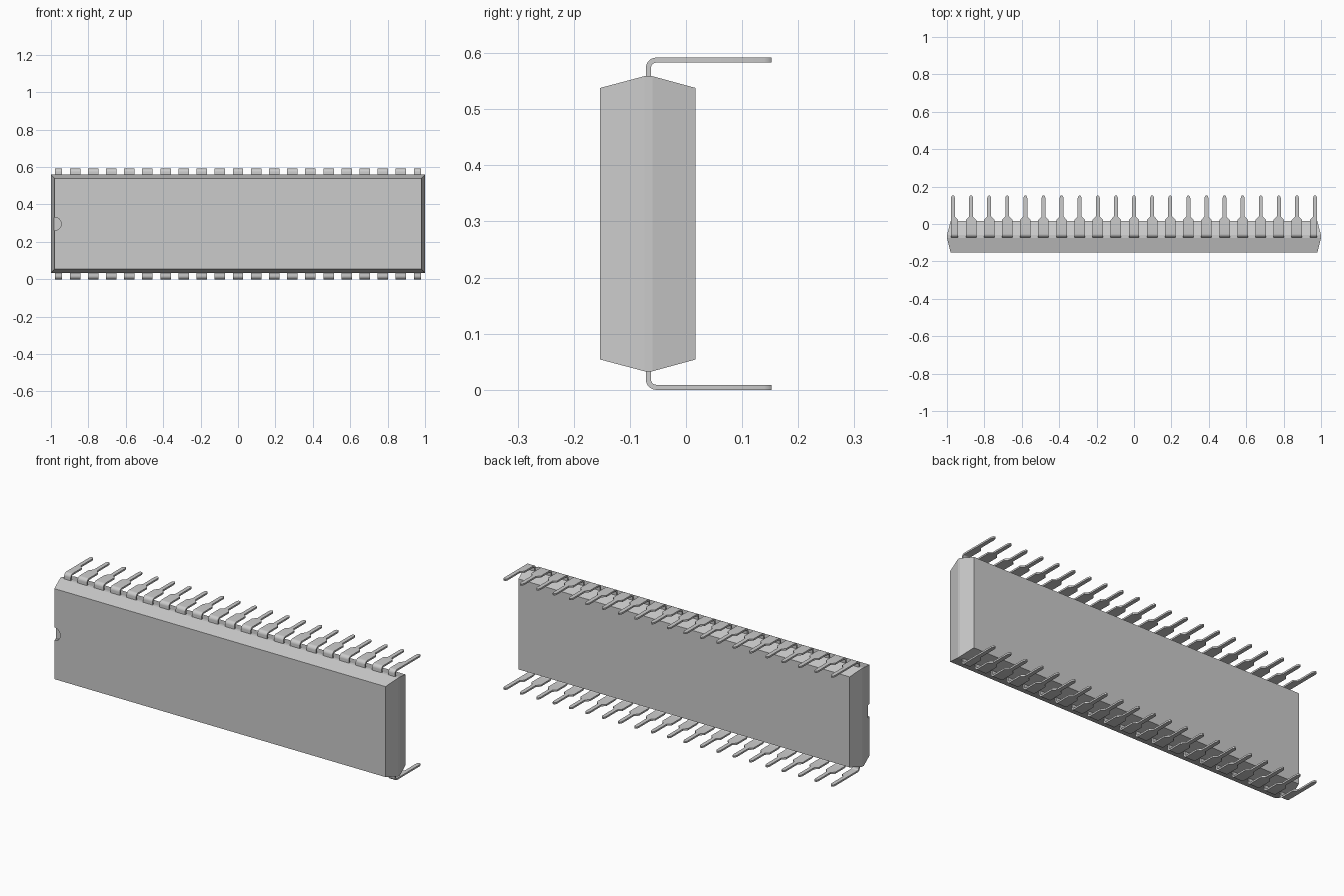
import bpy, bmesh, math
from mathutils import Matrix

if "Cube" in bpy.data.objects:
    bpy.data.objects.remove(bpy.data.objects["Cube"])

grey = bpy.data.materials.new("plain grey")
grey.use_nodes = True
colour = (0.6, 0.6, 0.6, 1)
grey.diffuse_color = colour
grey.node_tree.nodes["Principled BSDF"].inputs["Base Color"].default_value = colour

MID_Z = 0.296      # height of the mirror plane
SEAM_Y = -0.067    # depth of the lead frame
THICK = 0.009
PITCH = 0.0968
PINS = 21


def finish(bm, name):
    bmesh.ops.recalc_face_normals(bm, faces=bm.faces)
    mesh = bpy.data.meshes.new(name)
    bm.to_mesh(mesh)
    bm.free()
    mesh.materials.append(grey)
    obj = bpy.data.objects.new(name, mesh)
    bpy.context.collection.objects.link(obj)
    return obj


def loft(bm, rings):
    """Skin a list of four-cornered rings and cap both ends."""
    rings = [[bm.verts.new(p) for p in ring] for ring in rings]
    for a, b in zip(rings, rings[1:]):
        for i in range(4):
            j = (i + 1) % 4
            bm.faces.new((a[i], a[j], b[j], b[i]))
    bm.faces.new(rings[0])
    bm.faces.new(rings[-1])


# Moulded body: rectangles widening to a narrow band at the seam
def rectangle(y, hx, hz):
    return [(sx * hx, y, MID_Z + sz * hz)
            for sx, sz in ((-1, -1), (1, -1), (1, 1), (-1, 1))]


bm = bmesh.new()
loft(bm, [rectangle(-0.153, 0.98, 0.242), rectangle(-0.074, 1.0, 0.263),
          rectangle(-0.06, 1.0, 0.263), rectangle(0.017, 0.98, 0.242)])
body = finish(bm, "body")

# Shallow half-round orientation notch
bm = bmesh.new()
bmesh.ops.create_cone(bm, cap_ends=True, segments=32, radius1=0.035, radius2=0.035,
                      depth=0.04, matrix=Matrix.Translation((-0.98, -0.153, MID_Z))
                      @ Matrix.Rotation(math.pi / 2, 4, 'X'))
cutter = finish(bm, "notch_cutter")
cutter.hide_render = True
cut = body.modifiers.new("notch", 'BOOLEAN')
cut.object = cutter
cut.solver = 'EXACT'
bpy.context.view_layer.objects.active = body
bpy.ops.object.modifier_apply(modifier="notch")
bpy.data.objects.remove(cutter)


# Bent lead: stations of (y, z, bend angle, width class)
def pin_rings(x, left, right):
    top = 0.592 - THICK / 2
    radius = 0.014
    wide, thin, tip = (left, right), (0.0105, 0.0105), (0.004, 0.004)
    stations = [(SEAM_Y, 0.53, 0, wide)]
    for k in range(9):
        a = math.pi / 2 * k / 8
        stations.append((SEAM_Y + radius * (1 - math.cos(a)),
                         top - radius * (1 - math.sin(a)), a, wide))
    flat = math.pi / 2
    stations += [(0.022, top, flat, wide), (0.04, top, flat, thin),
                 (0.139, top, flat, thin), (0.148, top, flat, (0.0075, 0.0075)),
                 (0.152, top, flat, tip)]
    rings = []
    for y, z, a, (l, r) in stations:
        ny, nz = -math.cos(a) * THICK / 2, math.sin(a) * THICK / 2
        rings.append([(x - l, y + ny, z + nz), (x + r, y + ny, z + nz),
                      (x + r, y - ny, z - nz), (x - l, y - ny, z - nz)])
    return rings


for row, sign in (("upper", 1), ("lower", -1)):
    bm = bmesh.new()
    for i in range(PINS):
        left = 0.0105 if i == 0 else 0.028
        right = 0.0105 if i == PINS - 1 else 0.028
        rings = pin_rings((i - (PINS - 1) / 2) * PITCH, left, right)
        loft(bm, [[(x, y, MID_Z + sign * (z - MID_Z)) for x, y, z in ring]
                  for ring in rings])
    pins = finish(bm, row + "_pins")
    bpy.ops.object.select_all(action='DESELECT')
    pins.select_set(True)
    bpy.context.view_layer.objects.active = pins
    bpy.ops.object.shade_smooth_by_angle(angle=math.radians(25))
